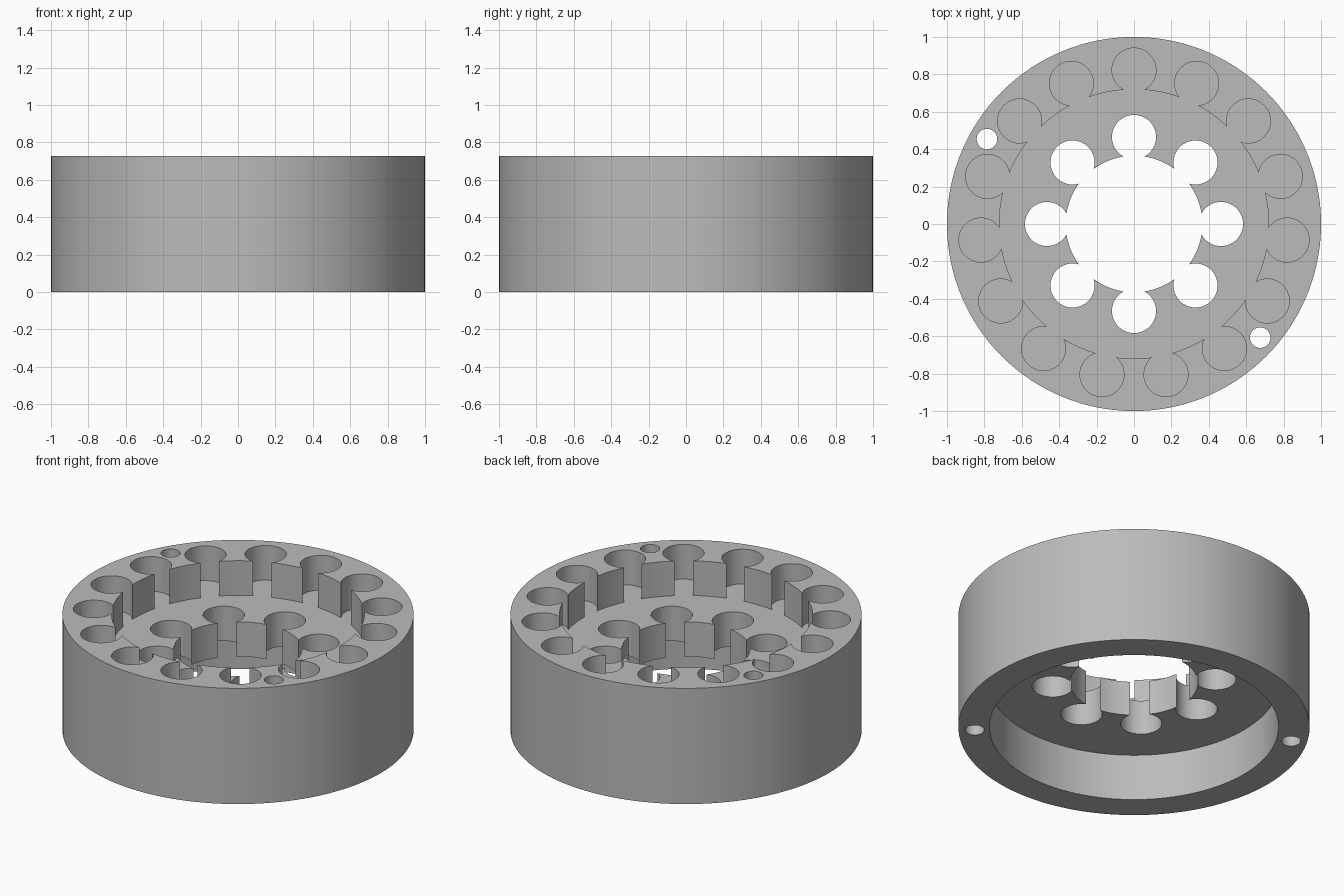
import bpy
import bmesh
from math import sin, cos, acos, asin, pi, radians

if "Cube" in bpy.data.objects:
    bpy.data.objects.remove(bpy.data.objects["Cube"], do_unlink=True)

HEIGHT, FLOOR_TOP, FLOOR_BOTTOM = 0.727, 0.509, 0.291

grey = bpy.data.materials.new("grey")
grey.use_nodes = True
COLOUR = (0.5, 0.5, 0.5, 1)
grey.diffuse_color = COLOUR
grey.node_tree.nodes["Principled BSDF"].inputs["Base Color"].default_value = COLOUR


def circle(radius, count, cx=0, cy=0):
    return [(cx + radius * cos(2 * pi * i / count), cy + radius * sin(2 * pi * i / count))
            for i in range(count)]


def lobed_outline(base, centre, lobe, count, arc_steps):
    """Round opening with evenly spaced round pockets around its edge."""
    phi = acos((base ** 2 - centre ** 2 - lobe ** 2) / (2 * centre * lobe))
    beta = asin(lobe * sin(phi) / base)
    pitch = 2 * pi / count
    points = []
    for k in range(count):
        a = pi / 2 + k * pitch
        for i in range(33):
            t = a - phi + 2 * phi * i / 32
            points.append((centre * cos(a) + lobe * cos(t), centre * sin(a) + lobe * sin(t)))
        for i in range(1, arc_steps):
            t = a + beta + (pitch - 2 * beta) * i / arc_steps
            points.append((base * cos(t), base * sin(t)))
    return points


def prism(name, outline, z0, z1):
    bm = bmesh.new()
    base = bm.faces.new([bm.verts.new((x, y, z0)) for x, y in outline])
    top = bmesh.ops.extrude_face_region(bm, geom=[base])["geom"]
    bmesh.ops.translate(bm, vec=(0, 0, z1 - z0),
                        verts=[v for v in top if isinstance(v, bmesh.types.BMVert)])
    bmesh.ops.recalc_face_normals(bm, faces=bm.faces)
    mesh = bpy.data.meshes.new(name)
    bm.to_mesh(mesh)
    bm.free()
    mesh.materials.append(grey)
    obj = bpy.data.objects.new(name, mesh)
    bpy.context.collection.objects.link(obj)
    return obj


# Round body
body = prism("ring_body", circle(1, 160), 0, HEIGHT)

# Upper pocketed recess, central through opening, lower round recess
cutters = [
    prism("upper_recess_cutter", lobed_outline(0.72, 0.823, 0.118, 15, 6), FLOOR_TOP, 1),
    prism("centre_opening_cutter", lobed_outline(0.365, 0.465, 0.118, 8, 8), 0.1, 0.6),
    prism("lower_recess_cutter", circle(0.823, 128), -0.2, FLOOR_BOTTOM),
]
# Two small pin holes through the rim
for angle in (150, -42):
    a = radians(angle)
    cutters.append(prism("pin_hole_cutter", circle(0.055, 32, 0.908 * cos(a), 0.908 * sin(a)), -0.2, 1))

bpy.ops.object.select_all(action="DESELECT")
body.select_set(True)
bpy.context.view_layer.objects.active = body
for cutter in cutters:
    cutter.hide_render = True
    mod = body.modifiers.new("cut", "BOOLEAN")
    mod.operation = "DIFFERENCE"
    mod.solver = "EXACT"
    mod.object = cutter
    bpy.ops.object.modifier_apply(modifier=mod.name)
    bpy.data.objects.remove(cutter, do_unlink=True)

bpy.ops.object.shade_smooth_by_angle(angle=radians(30))
